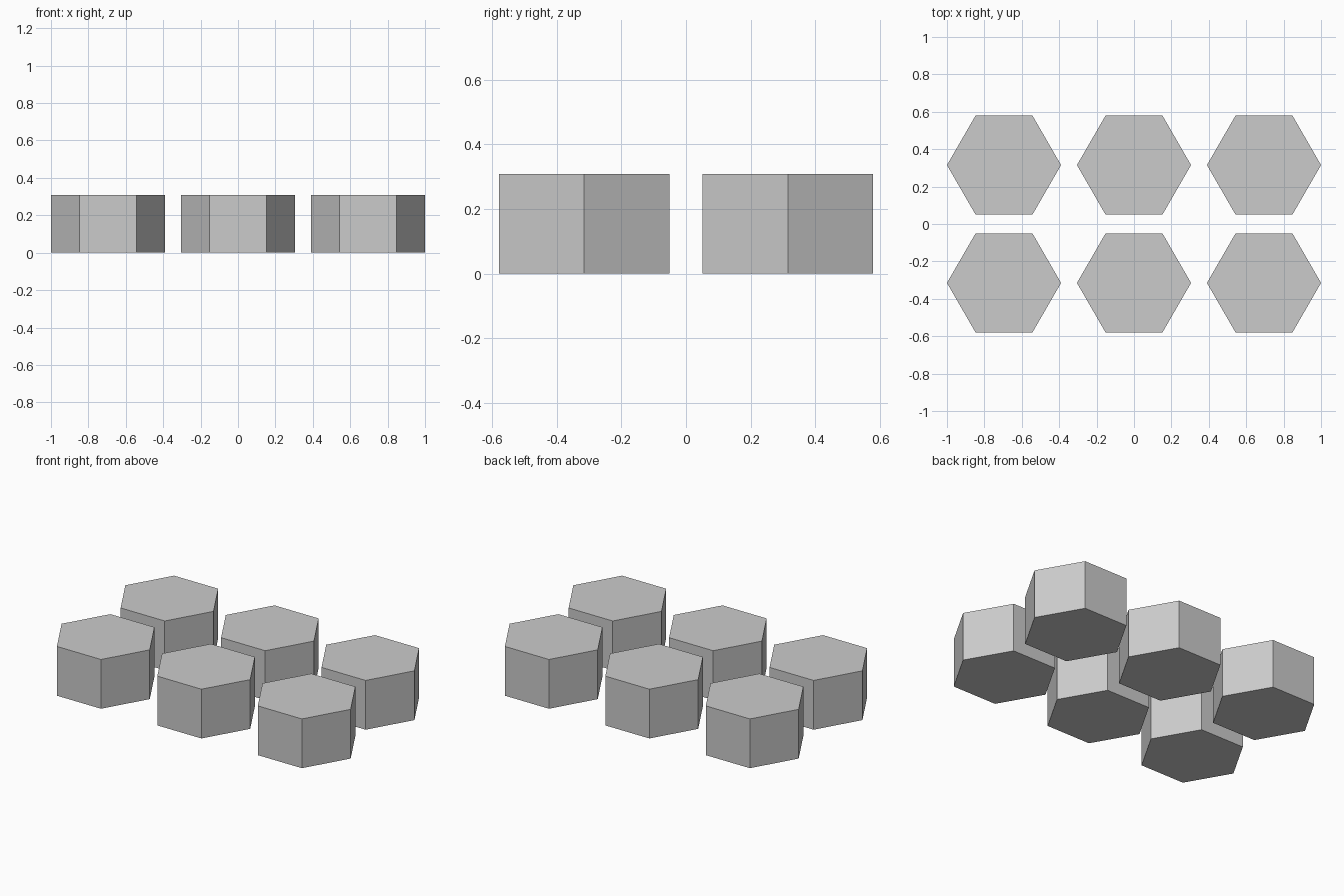
import bpy
import math

cube = bpy.data.objects.get("Cube")
if cube:
    bpy.data.objects.remove(cube, do_unlink=True)

RADIUS = 0.305
HEIGHT = 0.308
SPACING_X = 0.695
ROW_Y = 0.315

# Plain grey for every tile
grey = bpy.data.materials.new("light_grey")
grey.use_nodes = True
colour = (0.6, 0.6, 0.6, 1)
grey.diffuse_color = colour
grey.node_tree.nodes["Principled BSDF"].inputs["Base Color"].default_value = colour


def hexagon_tile(name, x, y):
    """Six-sided prism on the ground, corners pointing along x."""
    bpy.ops.mesh.primitive_cylinder_add(
        vertices=6, radius=RADIUS, depth=HEIGHT,
        location=(x, y, HEIGHT / 2), rotation=(0, 0, math.radians(30)))
    tile = bpy.context.object
    tile.name = name
    tile.data.materials.append(grey)


# Two rows of three tiles
for row, side in (("front", -1), ("back", 1)):
    for column, step in (("right", -1), ("middle", 0), ("left", 1)):
        hexagon_tile(f"{row}_{column}_hexagon", step * SPACING_X, side * ROW_Y)
